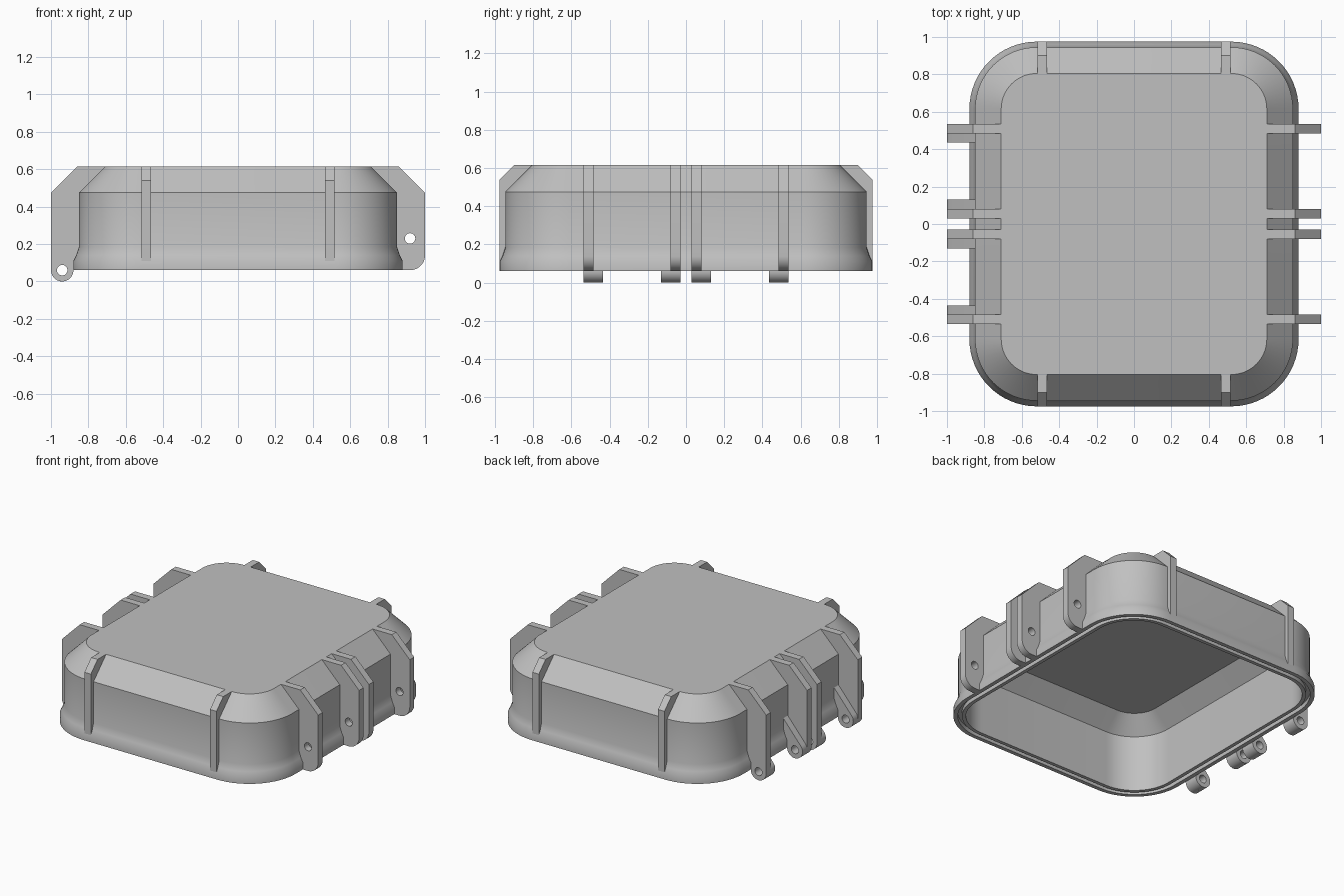
import bpy, bmesh, math
from mathutils import Matrix, Vector

cube = bpy.data.objects.get("Cube")
if cube:
    bpy.data.objects.remove(cube, do_unlink=True)

grey = bpy.data.materials.new("plain grey")
grey.use_nodes = True
colour = (0.53, 0.53, 0.53, 1)
grey.diffuse_color = colour
grey.node_tree.nodes["Principled BSDF"].inputs["Base Color"].default_value = colour


def finish(name, bm):
    """Turn a bmesh into a shaded, coloured object."""
    bmesh.ops.remove_doubles(bm, verts=bm.verts, dist=0.0002)
    bmesh.ops.recalc_face_normals(bm, faces=bm.faces)
    mesh = bpy.data.meshes.new(name)
    bm.to_mesh(mesh)
    bm.free()
    mesh.materials.clear()
    mesh.materials.append(grey)
    obj = bpy.data.objects.new(name, mesh)
    bpy.context.collection.objects.link(obj)
    bpy.ops.object.select_all(action='DESELECT')
    obj.select_set(True)
    bpy.context.view_layer.objects.active = obj
    bpy.ops.object.shade_smooth_by_angle(angle=math.radians(30))
    return obj


def arc(cx, cz, r, start, end, n=12):
    angles = [math.radians(start + (end - start) * i / n) for i in range(n + 1)]
    return [(cx + r * math.cos(a), cz + r * math.sin(a)) for a in angles]


def plate(name, outline, turn, place, thickness, hole=None):
    """Extruded (radius, height) outline, turned about z and moved into place."""
    curve = bpy.data.curves.new(name, 'CURVE')
    curve.dimensions = '2D'
    curve.fill_mode = 'BOTH'
    curve.extrude = thickness / 2
    loops = [outline]
    if hole:
        loops.append(arc(*hole, 0, 345, 23))
    for loop in loops:
        spline = curve.splines.new('POLY')
        spline.points.add(len(loop) - 1)
        for point, (r, z) in zip(spline.points, loop):
            point.co = (r, z, 0, 1)
        spline.use_cyclic_u = True
    temp = bpy.data.objects.new(name + " outline", curve)
    bpy.context.collection.objects.link(temp)
    bpy.context.view_layer.update()
    graph = bpy.context.evaluated_depsgraph_get()
    source = bpy.data.meshes.new_from_object(temp.evaluated_get(graph))
    bm = bmesh.new()
    bm.from_mesh(source)
    bpy.data.objects.remove(temp, do_unlink=True)
    bpy.data.curves.remove(curve)
    bpy.data.meshes.remove(source)
    bm.transform(Matrix.Translation(Vector(place))
                 @ Matrix.Rotation(math.radians(turn), 4, 'Z')
                 @ Matrix.Rotation(math.radians(90), 4, 'X'))
    return finish(name, bm)


# Hollow shell: rounded rectangles of growing radius, lofted inside to outside
CORNER_X, CORNER_Y = 0.52, 0.615
section = [(0.17, 0.565), (0.28, 0.455), (0.28, 0.06),
           (0.305, 0.06), (0.305, 0.09), (0.332, 0.09), (0.332, 0.06),
           (0.36, 0.06), (0.36, 0.11), (0.345, 0.14), (0.33, 0.185),
           (0.33, 0.475), (0.19, 0.615)]
bm = bmesh.new()
rings = []
for radius, z in section:
    ring = []
    for quarter, (sx, sy) in enumerate([(1, 1), (-1, 1), (-1, -1), (1, -1)]):
        for x, y in arc(sx * CORNER_X, sy * CORNER_Y, radius,
                        quarter * 90, quarter * 90 + 90, 16):
            ring.append(bm.verts.new((x, y, z)))
    rings.append(ring)
for low, high in zip(rings, rings[1:]):
    for i in range(len(low)):
        j = (i + 1) % len(low)
        bm.faces.new((low[i], low[j], high[j], high[i]))
bm.faces.new(rings[0])
bm.faces.new(rings[-1])
finish("shell", bm)

# Edge shared by both kinds of lug, buried in the side wall
lug_top = [(1.0, 0.475), (0.86, 0.615), (0.71, 0.615), (0.83, 0.47), (0.83, 0.2), (0.865, 0.11)]

latch_outline = lug_top + [(0.87, 0.062), (0.88, 0.06)] + arc(0.92, 0.14, 0.08, -90, 0)
hinge_outline = lug_top + [(0.88, 0.1)] + arc(0.94, 0.06, 0.06, -180, 0, 20)
# Knuckle with a sloping strut that runs up to the wall
knuckle_outline = ([(0.84, 0.27), (0.84, 0.19), (0.87, 0.11), (0.88, 0.1)]
                   + arc(0.94, 0.06, 0.06, -180, 38, 24))

lugs = {"back_outer": (0.51, -1), "back_inner": (0.055, 1),
        "front_inner": (-0.055, -1), "front_outer": (-0.51, 1)}
for label, (y, side) in lugs.items():
    plate("latch_lug_" + label, latch_outline, 0, (0, y, 0), 0.05, (0.92, 0.23, 0.028))
    plate("hinge_lug_" + label, hinge_outline, 180, (0, y, 0), 0.05, (0.94, 0.06, 0.028))
    plate("hinge_knuckle_" + label, knuckle_outline, 180,
          (0, y + side * 0.05, 0), 0.05, (0.94, 0.06, 0.028))

# Stiffening ribs on the front and back walls
rib_outline = [(0.975, 0.11), (0.975, 0.54), (0.9, 0.615), (0.805, 0.615),
               (0.925, 0.47), (0.925, 0.18), (0.95, 0.1)]
for end, turn in (("front", -90), ("back", 90)):
    for side, x in (("left", 0.49), ("right", -0.49)):
        plate(f"rib_{end}_{side}", rib_outline, turn, (x, 0, 0), 0.05)
